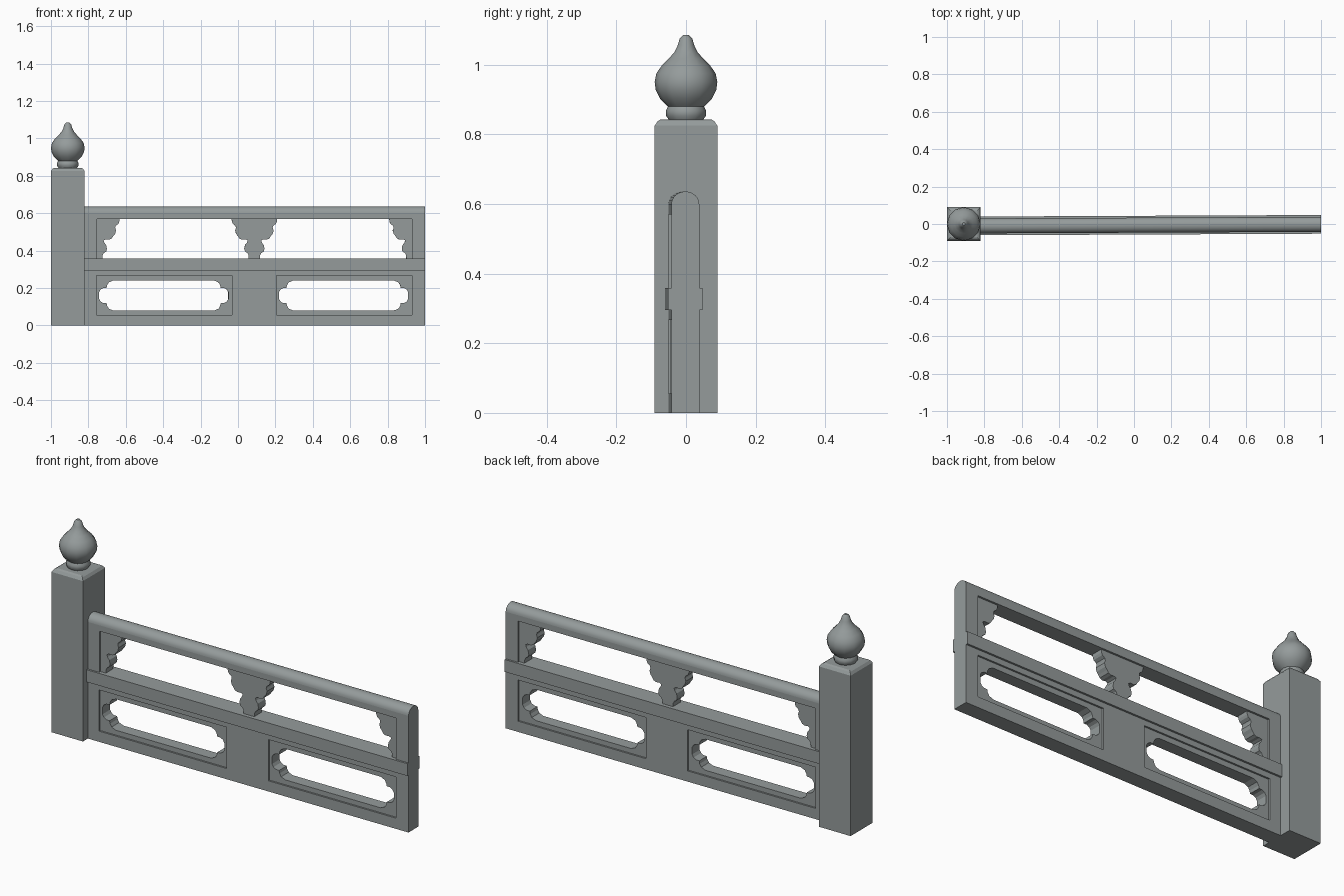
import bpy, bmesh, math
from mathutils import Matrix

if "Cube" in bpy.data.objects:
    bpy.data.objects.remove(bpy.data.objects["Cube"])

stone = bpy.data.materials.new("grey stone")
stone.diffuse_color = (0.30, 0.33, 0.33, 1)
stone.use_nodes = True
stone.node_tree.nodes["Principled BSDF"].inputs["Base Color"].default_value = stone.diffuse_color

# The railing panel sits very slightly skewed against the post
SKEW = Matrix.Translation((0.09, -0.006, 0)) @ Matrix.Rotation(0.0045, 4, 'Z') @ Matrix.Translation((-0.09, 0, 0))
X0, X1, MID = -0.83, 1.0, 0.0875


def add(name, mesh):
    ob = bpy.data.objects.new(name, mesh)
    bpy.context.collection.objects.link(ob)
    mesh.materials.clear()
    mesh.materials.append(stone)
    return ob


def plate(name, loops, half):
    """Outline with holes in x/z, extruded by +-half along y."""
    cu = bpy.data.curves.new(name, 'CURVE')
    cu.dimensions = '2D'
    cu.fill_mode = 'BOTH'
    cu.extrude = half
    for pts in loops:
        sp = cu.splines.new('POLY')
        sp.points.add(len(pts) - 1)
        for p, (x, z) in zip(sp.points, pts):
            p.co = (x, z, 0, 1)
        sp.use_cyclic_u = True
    tmp = bpy.data.objects.new(name + "_curve", cu)
    bpy.context.collection.objects.link(tmp)
    dg = bpy.context.evaluated_depsgraph_get()
    me = bpy.data.meshes.new_from_object(tmp.evaluated_get(dg))
    bpy.data.objects.remove(tmp)
    me.transform(SKEW @ Matrix.Rotation(math.pi / 2, 4, 'X'))
    bm = bmesh.new()
    bm.from_mesh(me)
    bmesh.ops.remove_doubles(bm, verts=bm.verts, dist=1e-5)
    bmesh.ops.recalc_face_normals(bm, faces=bm.faces)
    bm.to_mesh(me)
    bm.free()
    for p in me.polygons:
        p.use_smooth = False
    return add(name, me)


def loft(name, rings):
    """Skin a stack of equal-length rings and cap both ends."""
    bm = bmesh.new()
    vs = [[bm.verts.new(p) for p in r] for r in rings]
    n = len(rings[0])
    for a, b in zip(vs, vs[1:]):
        for i in range(n):
            bm.faces.new((a[i], a[(i + 1) % n], b[(i + 1) % n], b[i]))
    bm.faces.new(vs[0])
    bm.faces.new(vs[-1])
    bmesh.ops.recalc_face_normals(bm, faces=bm.faces)
    me = bpy.data.meshes.new(name)
    bm.to_mesh(me)
    bm.free()
    return add(name, me)


def rect(x0, x1, z0, z1):
    return [(x0, z0), (x1, z0), (x1, z1), (x0, z1)]


# Post with eased top edge
PX = -0.91
loft("post", [[(PX + sx * h, sy * h, z) for sx, sy in ((-1, -1), (1, -1), (1, 1), (-1, 1))]
              for h, z in ((0.09, 0), (0.09, 0.825), (0.081, 0.838), (0.072, 0.843))])

# Onion finial on a collar
profile = [(0.048, 0.84), (0.057, 0.853), (0.058, 0.868), (0.052, 0.88), (0.056, 0.884), (0.075, 0.903),
           (0.087, 0.928), (0.09, 0.95), (0.085, 0.975), (0.070, 0.997), (0.050, 1.017), (0.034, 1.035),
           (0.024, 1.055), (0.018, 1.075), (0.008, 1.085)]
N = 12
finial = loft("finial", [[(PX + r * math.cos(2 * math.pi * i / N), r * math.sin(2 * math.pi * i / N), z)
                          for i in range(N)] for r, z in profile])
bpy.context.view_layer.objects.active = finial
finial.select_set(True)
bpy.ops.object.shade_smooth_by_angle(angle=math.radians(40))

# Panel frame: upper opening and two lower recesses
recesses = [(-0.757, -0.032), (0.205, 0.93)]
plate("panel_frame", [rect(X0, X1, 0, 0.60), rect(-0.755, 0.93, 0.33, 0.57)]
      + [rect(a, b, 0.055, 0.267) for a, b in recesses], 0.04)

# Rounded top rail
arc = [(0.04 * math.cos(math.pi * i / 12), 0.60 + 0.036 * math.sin(math.pi * i / 12)) for i in range(13)]
top = loft("top_rail", [[(x, y, z) for y, z in arc] for x in (X0, X1)])
top.data.transform(SKEW)
top.select_set(True)
bpy.context.view_layer.objects.active = top
bpy.ops.object.shade_smooth_by_angle(angle=math.radians(40))

# Projecting middle rail
plate("middle_rail", [rect(X0, X1, 0.295, 0.358)], 0.05)

# Recessed lower panels with lobed openings
corner = [(0.0, 0.018), (0.008, 0.032), (0.022, 0.040), (0.040, 0.041), (0.043, 0.055), (0.052, 0.070), (0.075, 0.080)]
for side, (a, b) in zip(("left", "right"), recesses):
    l, r, cz = a + 0.014, b - 0.020, 0.160
    hole = [(l + u, cz + v) for u, v in corner] + [(r - u, cz + v) for u, v in reversed(corner)]
    hole += [(r - u, cz - v) for u, v in corner] + [(l + u, cz - v) for u, v in reversed(corner)]
    plate("lower_panel_" + side, [rect(a, b, 0.055, 0.267), hole], 0.031)

# Carved cloud brackets in the upper opening: half outline (width, z)
leaf = [(0.122, 0.572), (0.120, 0.555), (0.115, 0.543), (0.101, 0.533), (0.098, 0.522), (0.103, 0.508),
        (0.098, 0.490), (0.088, 0.478), (0.080, 0.465), (0.066, 0.459), (0.048, 0.461), (0.036, 0.455),
        (0.040, 0.443), (0.050, 0.430), (0.054, 0.410), (0.050, 0.395), (0.037, 0.387), (0.031, 0.375), (0.030, 0.35)]
right_half = [(MID + w, z) for w, z in leaf]
left_half = [(MID - w, z) for w, z in reversed(leaf)]
plate("bracket_middle", [right_half + left_half], 0.03)
plate("bracket_left", [[(-0.755 + w, z) for w, z in leaf] + [(-0.756, 0.35), (-0.756, 0.572)]], 0.03)
plate("bracket_right", [[(0.93 - w, z) for w, z in leaf] + [(0.931, 0.35), (0.931, 0.572)]], 0.03)
